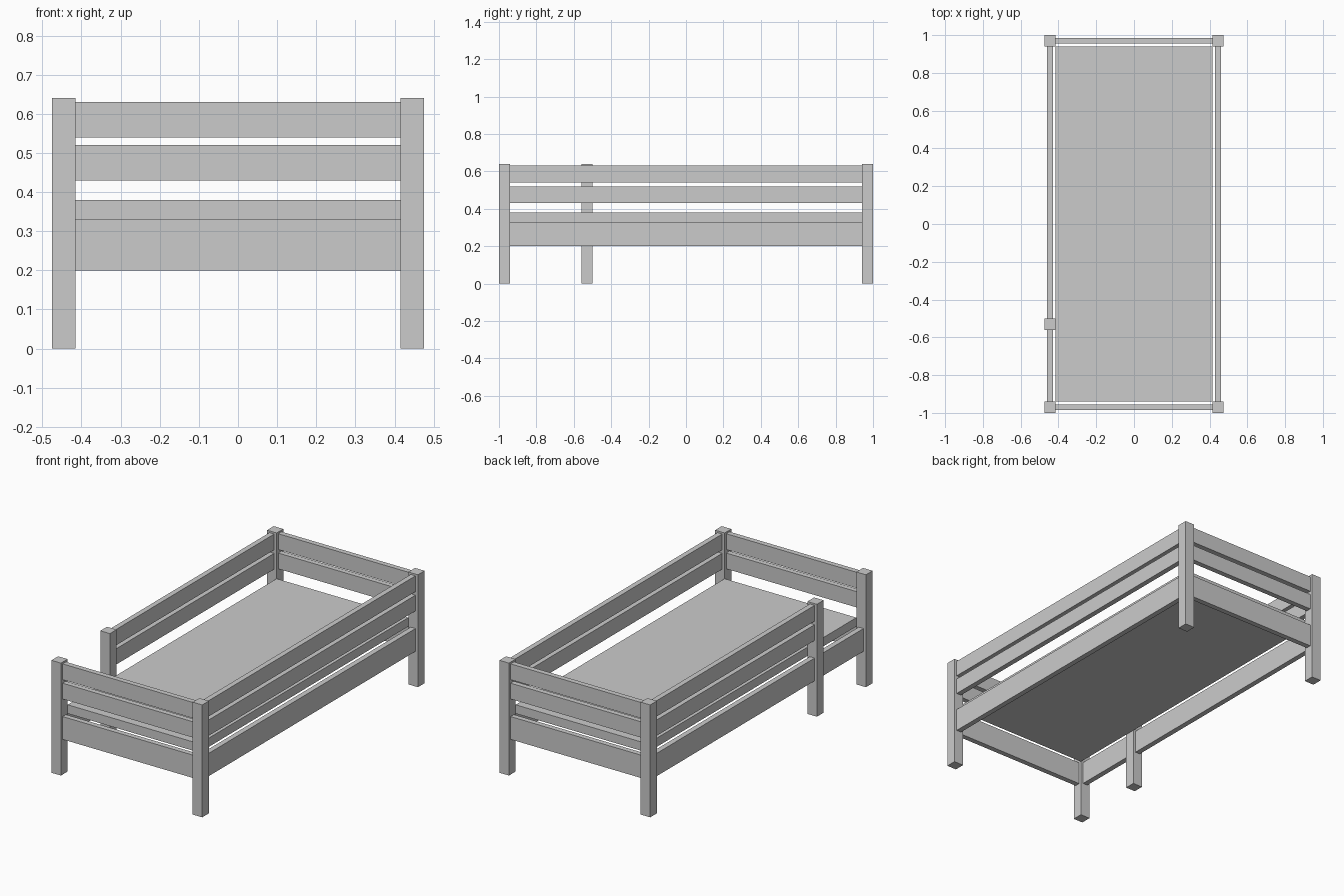
import bpy

default = bpy.data.objects.get("Cube")
if default:
    bpy.data.objects.remove(default, do_unlink=True)

# Single plain finish
GREY = (0.6, 0.6, 0.6, 1.0)
finish = bpy.data.materials.new("plain_grey")
finish.use_nodes = True
finish.diffuse_color = GREY
finish.node_tree.nodes["Principled BSDF"].inputs["Base Color"].default_value = GREY


def box(name, x, y, z):
    """Box spanning the (low, high) pair on each axis."""
    spans = (x, y, z)
    bpy.ops.mesh.primitive_cube_add(size=1, location=[(a + b) / 2 for a, b in spans])
    ob = bpy.context.object
    ob.name = name
    ob.scale = [b - a for a, b in spans]
    bpy.ops.object.transform_apply(location=False, rotation=False, scale=True)
    ob.data.materials.append(finish)
    return ob


def around(centre, width):
    return (centre - width / 2, centre + width / 2)


POST, BOARD = 0.06, 0.03
POST_X, POST_Y, MID_Y = 0.445, 0.97, -0.53
HEIGHT = 0.64
INNER_X, INNER_Y = POST_X - POST / 2, POST_Y - POST / 2
BOARDS = {"lower_rail": (0.20, 0.33), "middle_slat": (0.43, 0.52), "top_slat": (0.54, 0.63)}

# Corner posts and the post beside the entry gap
for sx, side in ((-1, "right"), (1, "left")):
    for sy, end in ((-1, "front"), (1, "back")):
        box(f"{end}_{side}_post", around(sx * POST_X, POST), around(sy * POST_Y, POST), (0, HEIGHT))
box("entry_post", around(-POST_X, POST), around(MID_Y, POST), (0, HEIGHT))

# Boards between the posts; right-hand slats stop at the entry post
for part, z in BOARDS.items():
    for sy, end in ((-1, "front"), (1, "back")):
        box(f"{end}_{part}", (-INNER_X, INNER_X), around(sy * POST_Y, BOARD), z)
    box(f"left_{part}", around(POST_X, BOARD), (-INNER_Y, INNER_Y), z)
    start = -INNER_Y if part == "lower_rail" else MID_Y
    box(f"right_{part}", around(-POST_X, BOARD), (start, INNER_Y), z)

# Mattress base
box("mattress_base", (-INNER_X, INNER_X), (-INNER_Y, INNER_Y), (0.33, 0.38))
